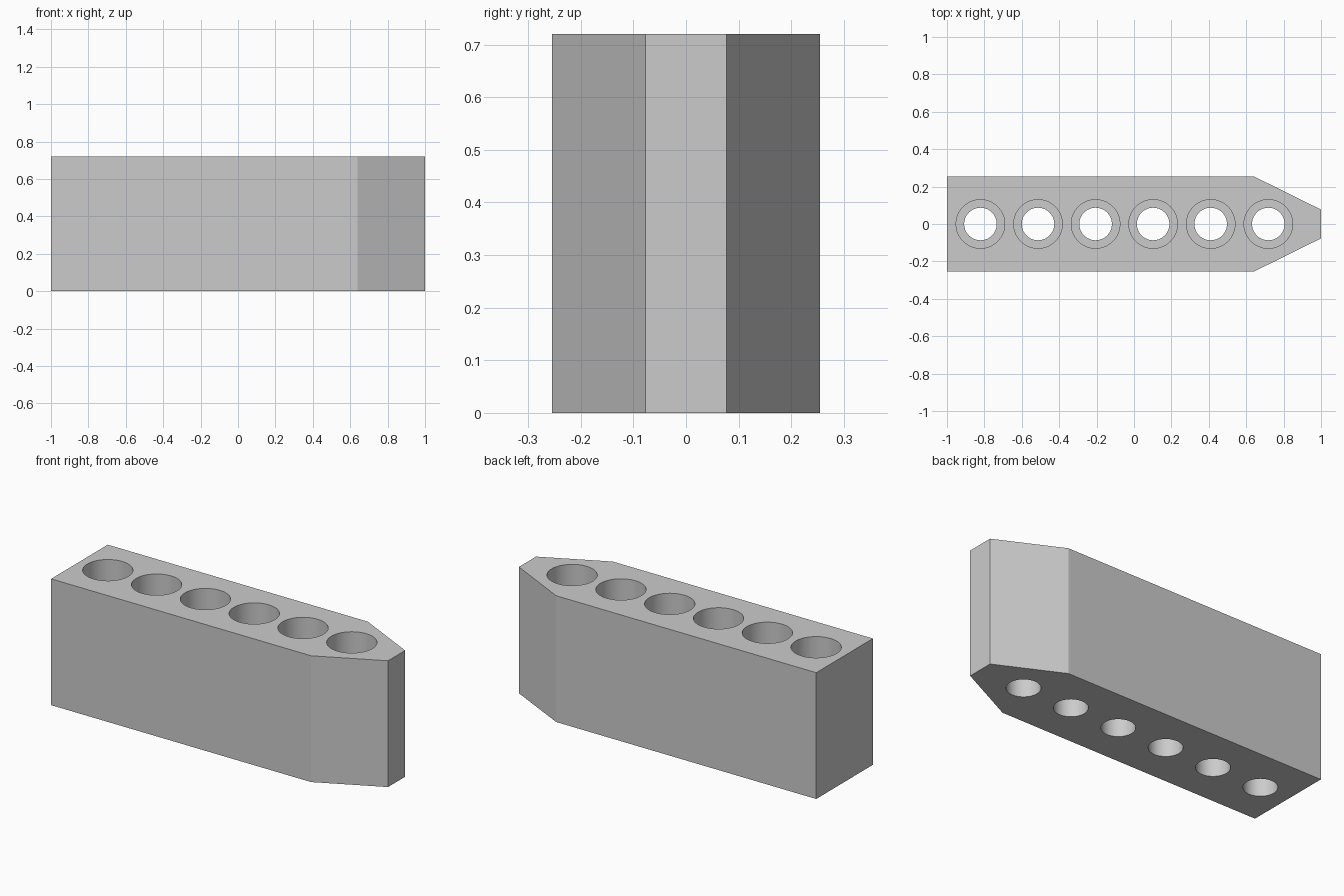
import bpy, bmesh, math

if "Cube" in bpy.data.objects:
    bpy.data.objects.remove(bpy.data.objects["Cube"], do_unlink=True)

HEIGHT, SHELF = 0.72, 0.25
WIDE_R, NARROW_R = 0.13, 0.087
SEGMENTS = 64

grey = bpy.data.materials.new("light grey")
grey.use_nodes = True
colour = (0.6, 0.6, 0.6, 1)
grey.diffuse_color = colour
grey.node_tree.nodes["Principled BSDF"].inputs["Base Color"].default_value = colour


def make_object(name, bm):
    bmesh.ops.recalc_face_normals(bm, faces=bm.faces)
    mesh = bpy.data.meshes.new(name)
    bm.to_mesh(mesh)
    bm.free()
    mesh.materials.append(grey)
    obj = bpy.data.objects.new(name, mesh)
    bpy.context.collection.objects.link(obj)
    return obj


def add_stepped_plug(bm, x):
    """Closed turned plug: narrow below the shelf, wide above it."""
    profile = [(NARROW_R, -0.1), (NARROW_R, SHELF), (WIDE_R, SHELF), (WIDE_R, HEIGHT + 0.1)]
    rings = []
    for r, z in profile:
        angles = [2 * math.pi * i / SEGMENTS for i in range(SEGMENTS)]
        rings.append([bm.verts.new((x + r * math.cos(a), r * math.sin(a), z)) for a in angles])
    for low, high in zip(rings, rings[1:]):
        for i in range(SEGMENTS):
            j = (i + 1) % SEGMENTS
            bm.faces.new((low[i], low[j], high[j], high[i]))
    bm.faces.new(rings[0][::-1])
    bm.faces.new(rings[-1])


# Block with a tapered end
half_outline = [(-1, -0.255), (0.64, -0.255), (1, -0.077)]
outline = half_outline + [(x, -y) for x, y in reversed(half_outline)]
bm = bmesh.new()
base = bm.faces.new([bm.verts.new((x, y, 0)) for x, y in outline])
extruded = bmesh.ops.extrude_face_region(bm, geom=[base], use_keep_orig=True)
top_verts = [g for g in extruded["geom"] if isinstance(g, bmesh.types.BMVert)]
bmesh.ops.translate(bm, verts=top_verts, vec=(0, 0, HEIGHT))
holder = make_object("holder_block", bm)

# Row of six stepped through holes
bm = bmesh.new()
for i in range(6):
    add_stepped_plug(bm, -0.821 + 0.3078 * i)
cutter = make_object("hole_cutter", bm)
cutter.hide_render = True

cut = holder.modifiers.new("holes", 'BOOLEAN')
cut.operation = 'DIFFERENCE'
cut.solver = 'EXACT'
cut.object = cutter

bpy.ops.object.select_all(action='DESELECT')
holder.select_set(True)
bpy.context.view_layer.objects.active = holder
bpy.ops.object.modifier_apply(modifier=cut.name)
bpy.data.objects.remove(cutter, do_unlink=True)

# Smooth hole walls, crisp edges
bpy.ops.object.shade_smooth_by_angle(angle=math.radians(20))
